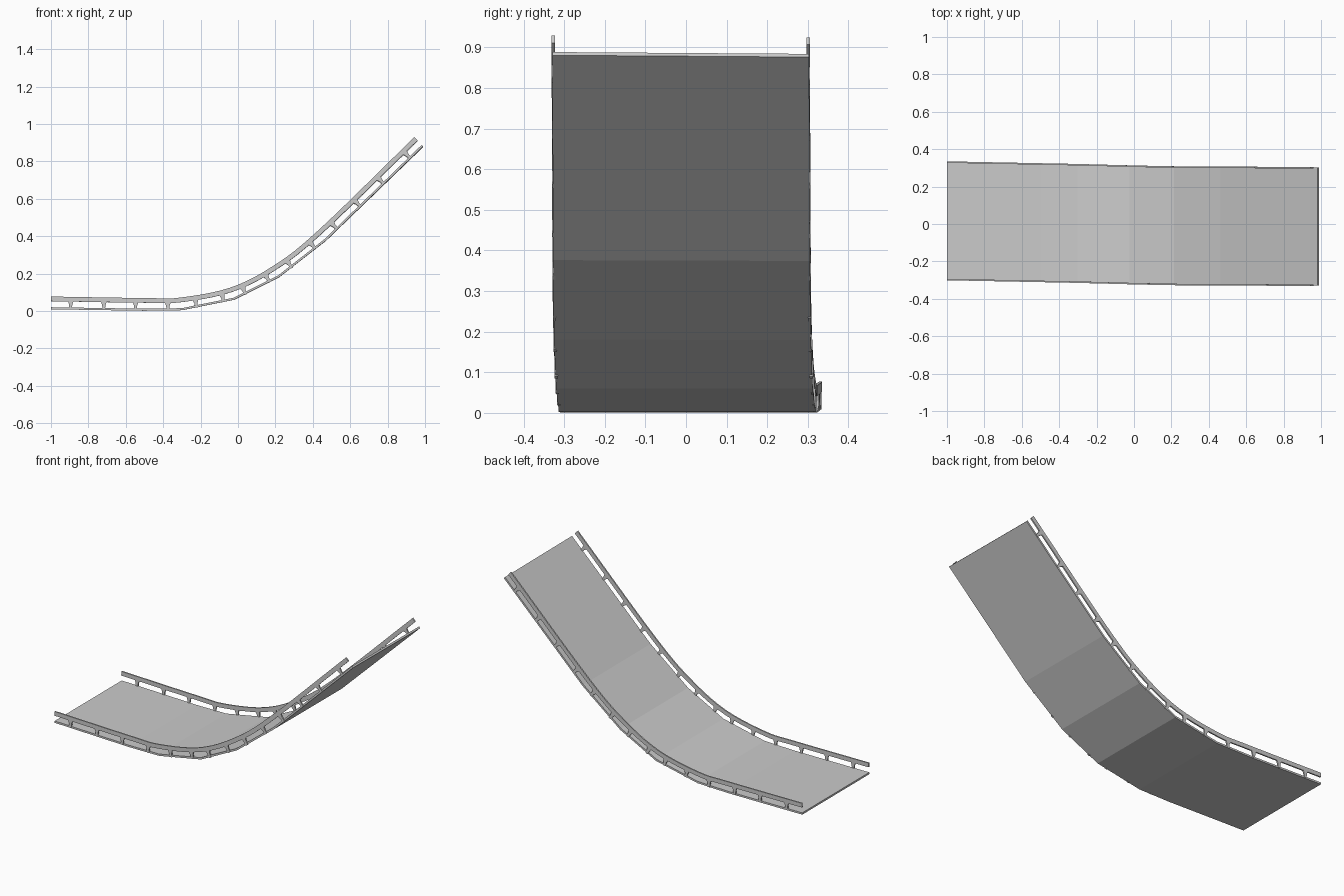
import bpy, bmesh
from mathutils import Vector

if "Cube" in bpy.data.objects:
    bpy.data.objects.remove(bpy.data.objects["Cube"])

# Side profile of the ramp underside: x, z, and sideways drift of the centre line
PROFILE = [(-1.0, .009, .017), (-.5, .001, .007), (-.3, .004, .003), (-.02, .06, -.004),
           (.22, .18, -.009), (.47, .375, -.011), (.99, .878, -.013)]
HALF = .316
PTS = [Vector((x, y, z)) for x, z, y in PROFILE]


def spline(points, steps):
    """Catmull-Rom samples through the points."""
    p = [2 * points[0] - points[1]] + points + [2 * points[-1] - points[-2]]
    out = []
    for i in range(1, len(p) - 2):
        a, b, c, d = p[i - 1:i + 3]
        for k in range(steps):
            t = k / steps
            out.append(.5 * (2 * b + (c - a) * t + (2 * a - 5 * b + 4 * c - d) * t * t
                             + (3 * b - a - 3 * c + d) * t ** 3))
    return out + [points[-1].copy()]


def frame(path, i):
    t = (path[min(i + 1, len(path) - 1)] - path[max(i - 1, 0)]).normalized()
    return t, Vector((-t.z, 0, t.x)).normalized()


def tilt(v):
    """Slight sideways bank growing with height."""
    v.z -= .008 * v.y * max(v.z, 0)
    return v


def loft(name, rings):
    """Closed solid from a row of four-point rings."""
    bm = bmesh.new()
    vs = [[bm.verts.new(tilt(v)) for v in r] for r in rings]
    for a, b in zip(vs, vs[1:]):
        for k in range(4):
            bm.faces.new((a[k], a[(k + 1) % 4], b[(k + 1) % 4], b[k]))
    bm.faces.new(vs[0])
    bm.faces.new(vs[-1])
    bmesh.ops.recalc_face_normals(bm, faces=bm.faces)
    me = bpy.data.meshes.new(name)
    bm.to_mesh(me)
    bm.free()
    ob = bpy.data.objects.new(name, me)
    bpy.context.collection.objects.link(ob)


def strip(name, path, y, half_w, low, high):
    """Sweep a rectangle at sideways position y, between two heights."""
    rings = []
    for i, p in enumerate(path):
        n = frame(path, i)[1]
        rings.append([p + n * h + Vector((0, y + w, 0)) for w, h in
                      ((-half_w, low), (half_w, low), (half_w, high), (-half_w, high))])
    loft(name, rings)


# Faceted deck
strip("deck", PTS, 0, HALF, 0, .011)

# Smooth handrails on both edges, each on tapered posts
curve = spline(PTS, 5)
fine = spline(PTS, 40)
POST_X = [-.9, -.72, -.545, -.375, -.22, -.075, .045, .17, .29, .415, .537, .66, .79, .927]
for side, s in (("left", 1), ("right", -1)):
    y = s * (HALF - .002)
    strip(side + "_rail", curve, y, .004, .043, .068)
    for k, x in enumerate(POST_X):
        i = min(range(len(fine)), key=lambda j: abs(fine[j].x - x))
        t, n = frame(fine, i)
        rings = []
        for h, w in ((.004, .007), (.028, .009), (.045, .015)):
            c = fine[i] + n * h + Vector((0, y, 0))
            d = Vector((0, .004, 0))
            rings.append([c - t * w - d, c + t * w - d, c + t * w + d, c - t * w + d])
        loft(f"{side}_post_{k + 1}", rings)
